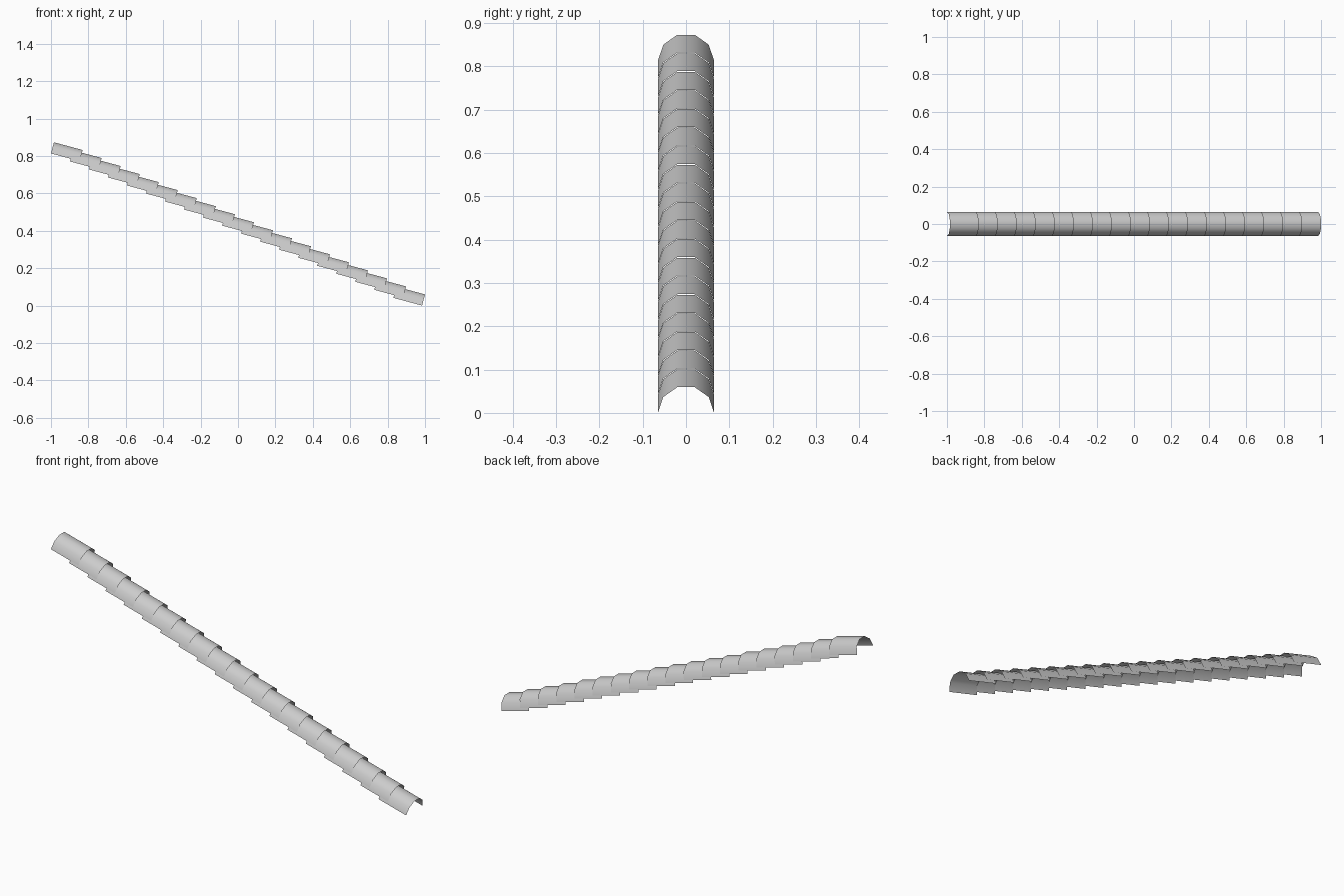
import bpy, bmesh
from math import sin, cos, pi, radians

if "Cube" in bpy.data.objects:
    bpy.data.objects.remove(bpy.data.objects["Cube"])

COUNT, SIDES = 19, 5
RADIUS, LENGTH, TILT = 0.0647, 0.159, radians(15)
STEP_X, STEP_Z = 0.1017, 0.0429

# One open half-round tile, lower end at the origin, running back along -x
bm = bmesh.new()
rings = []
for x in (-LENGTH, 0):
    rings.append([bm.verts.new((x, RADIUS * cos(pi * i / SIDES), RADIUS * sin(pi * i / SIDES)))
                  for i in range(SIDES + 1)])
for i in range(SIDES):
    f = bm.faces.new((rings[0][i], rings[1][i], rings[1][i + 1], rings[0][i + 1]))
    f.smooth = True
    f.normal_update()
    if f.normal.dot(f.calc_center_median()) < 0 and i != SIDES // 2:
        f.normal_flip()
    elif i == SIDES // 2 and f.normal.z < 0:
        f.normal_flip()
mesh = bpy.data.meshes.new("ridge_tile")
bm.to_mesh(mesh)
bm.free()

# Row of overlapping tiles climbing towards -x
end_x = 1 - RADIUS * sin(2 * pi / 5) * sin(TILT)
for n in range(COUNT):
    tile = bpy.data.objects.new(f"ridge_tile_{n + 1}", mesh)
    tile.location = (end_x - n * STEP_X, 0, n * STEP_Z)
    tile.rotation_euler = (0, TILT, 0)
    bpy.context.collection.objects.link(tile)
